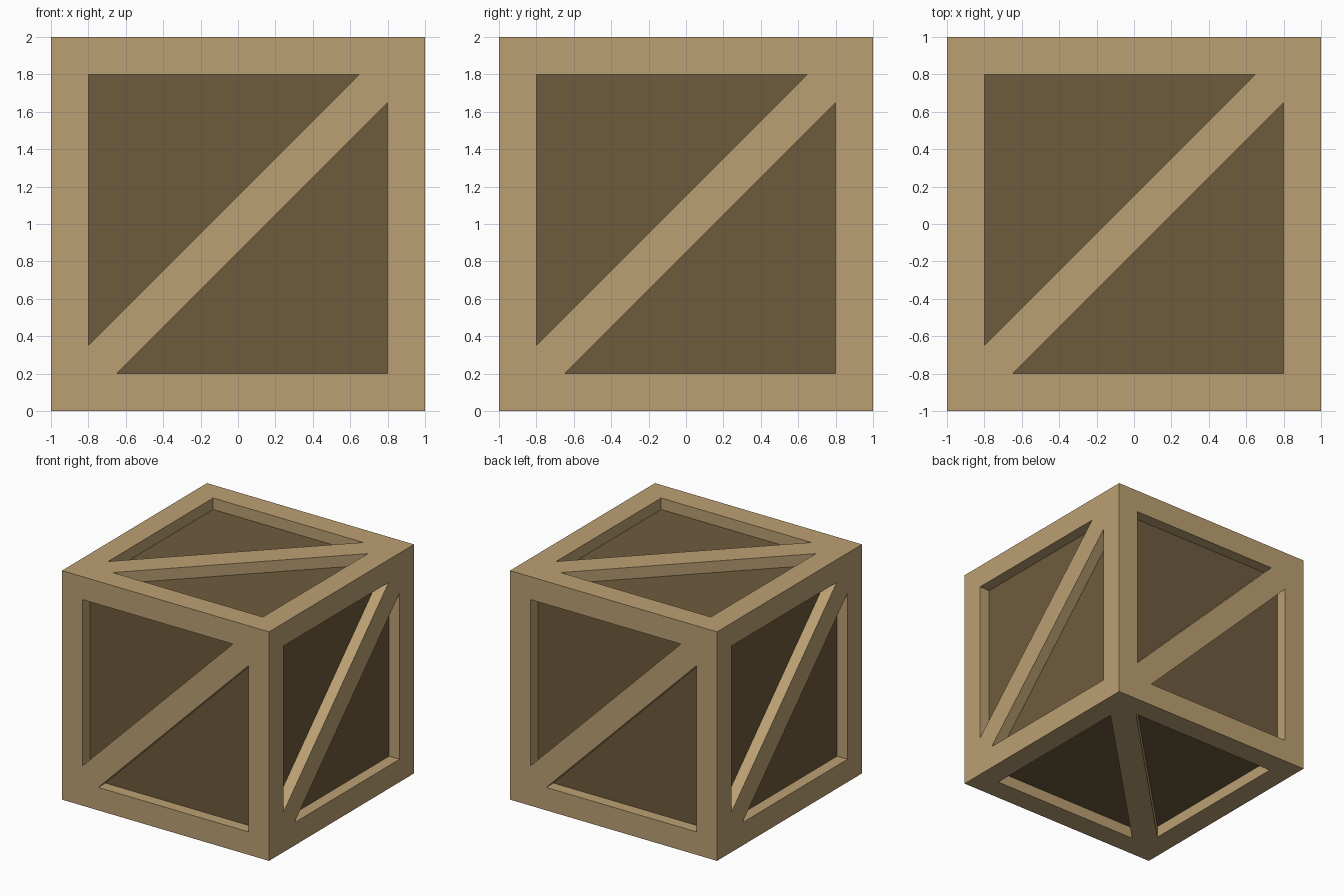
import bpy
import bmesh
from mathutils import Matrix, Vector

if "Cube" in bpy.data.objects:
    bpy.data.objects.remove(bpy.data.objects["Cube"], do_unlink=True)

HALF = 1.0        # half the crate's side
BEAM = 0.2        # width of the frame beams
INNER = HALF - BEAM
RECESS = 0.1      # depth of the panels behind the frame
BRACE = 0.15      # half width of a brace, measured along an edge
CENTRE = Vector((0, 0, HALF))


def material(name, colour):
    mat = bpy.data.materials.new(name)
    mat.use_nodes = True
    mat.diffuse_color = colour
    mat.node_tree.nodes["Principled BSDF"].inputs["Base Color"].default_value = colour
    return mat


light_wood = material("light wood", (0.50, 0.352, 0.171, 1))
dark_wood = material("dark wood", (0.156, 0.105, 0.047, 1))


def add_object(name, bm, mat):
    bmesh.ops.recalc_face_normals(bm, faces=bm.faces)
    mesh = bpy.data.meshes.new(name)
    bm.to_mesh(mesh)
    bm.free()
    mesh.materials.append(mat)
    obj = bpy.data.objects.new(name, mesh)
    bpy.context.collection.objects.link(obj)
    return obj


def box(name, centre, size, mat):
    bm = bmesh.new()
    place = Matrix.Translation(CENTRE + Vector(centre)) @ Matrix.Diagonal((*size, 1))
    bmesh.ops.create_cube(bm, size=1, matrix=place)
    return add_object(name, bm, mat)


# Dark core whose faces are the six recessed panels
box("panels", (0, 0, 0), [2 * (HALF - RECESS)] * 3, dark_wood)

# Frame: full-height corner posts with rails fitted between them
mid = HALF - BEAM / 2
for a in (-mid, mid):
    for b in (-mid, mid):
        box("corner_post", (a, b, 0), (BEAM, BEAM, 2 * HALF), light_wood)
        box("rail_across", (0, a, b), (2 * INNER, BEAM, BEAM), light_wood)
        box("rail_deep", (a, 0, b), (BEAM, 2 * INNER, BEAM), light_wood)


# Diagonal brace, trimmed to the frame opening and flush with the frame
def brace(name, u, v):
    u, v = Vector(u), Vector(v)
    n = u.cross(v)
    cut = INNER - BRACE
    outline = [(-INNER, -INNER), (-cut, -INNER), (INNER, cut),
               (INNER, INNER), (cut, INNER), (-INNER, -cut)]
    bm = bmesh.new()
    base = HALF - RECESS - 0.02
    verts = [bm.verts.new(CENTRE + u * p + v * q + n * base) for p, q in outline]
    face = bm.faces.new(verts)
    top = bmesh.ops.extrude_face_region(bm, geom=[face])["geom"]
    moved = [g for g in top if isinstance(g, bmesh.types.BMVert)]
    bmesh.ops.translate(bm, verts=moved, vec=n * (HALF - base))
    add_object(name, bm, light_wood)


X, Y, Z = Vector((1, 0, 0)), Vector((0, 1, 0)), Vector((0, 0, 1))
brace("front_brace", X, Z)
brace("back_brace", -X, Z)
brace("left_brace", Y, Z)
brace("right_brace", -Y, Z)
brace("top_brace", X, Y)
brace("bottom_brace", Y, X)
